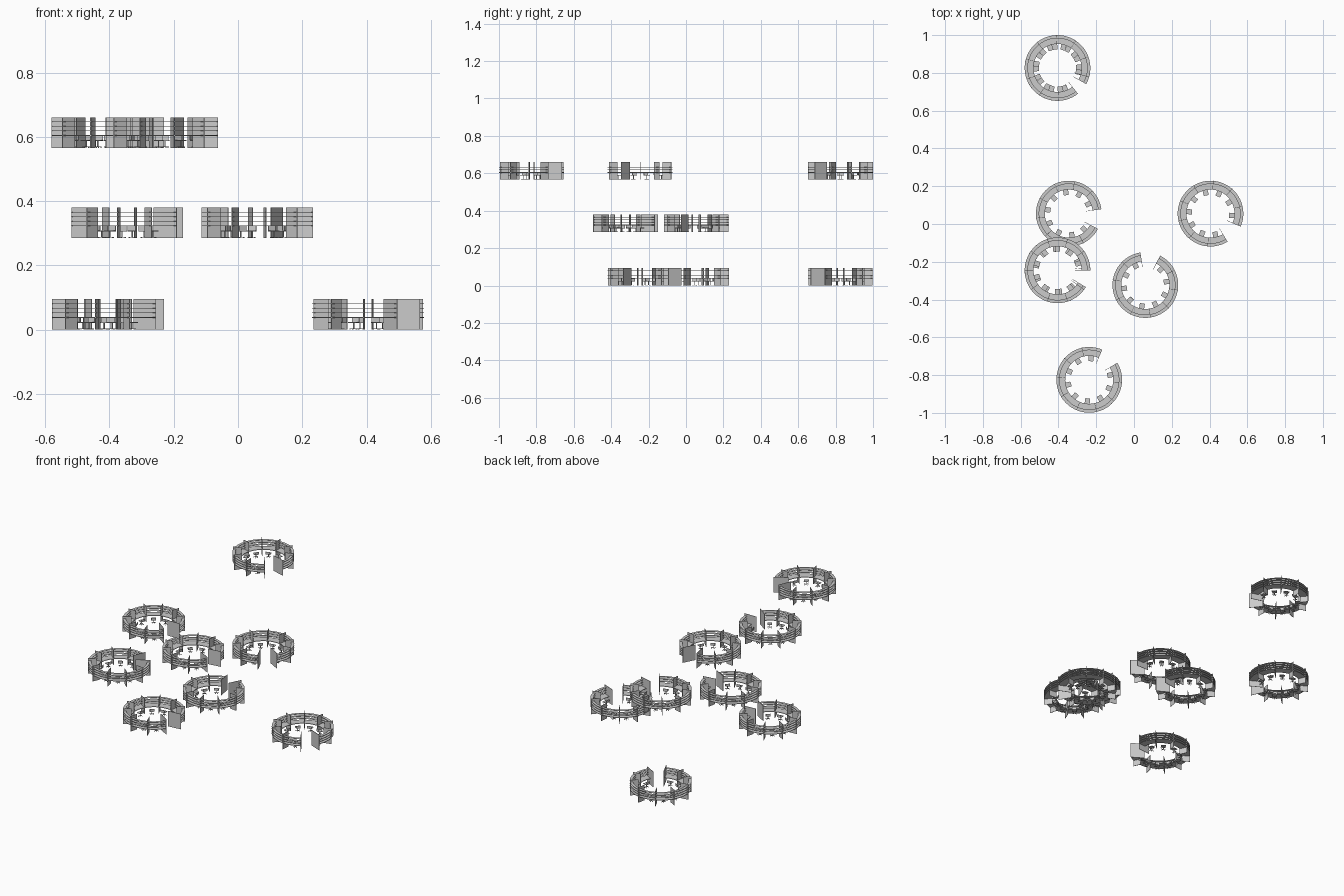
import bpy, bmesh
from math import radians, cos, sin, pi
from mathutils import Matrix, Vector

if "Cube" in bpy.data.objects:
    bpy.data.objects.remove(bpy.data.objects["Cube"])

STEP = radians(36)          # ten bays per ring, one left open as the entrance
BAYS = 9
R_OUT, R_DESK, R_END = 0.174, 0.127, 0.093
H = 0.095


def box(bm, size, loc, rot=0.0, base=0.0):
    """Box placed at loc in a frame turned by rot (local x = radial)."""
    m = (Matrix.Rotation(rot, 4, 'Z') @ Matrix.Translation(loc)
         @ Matrix.Rotation(base, 4, 'Z') @ Matrix.Diagonal((*size, 1)))
    bmesh.ops.create_cube(bm, size=1, matrix=m)


def arc_slab(bm, r0, r1, z0, z1, a0, a1, n):
    """Curved slab: a rectangle section swept along an arc."""
    rings = []
    for i in range(n + 1):
        a = a0 + (a1 - a0) * i / n
        rings.append([bm.verts.new((r * cos(a), r * sin(a), z))
                      for r, z in ((r0, z0), (r1, z0), (r1, z1), (r0, z1))])
    for p, q in zip(rings, rings[1:]):
        for k in range(4):
            j = (k + 1) % 4
            bm.faces.new((p[k], p[j], q[j], q[k]))
    bm.faces.new(rings[0][::-1])
    bm.faces.new(rings[-1])


def finish(bm, name):
    bmesh.ops.recalc_face_normals(bm, faces=bm.faces)
    me = bpy.data.meshes.new(name)
    bm.to_mesh(me)
    bm.free()
    return me


def make_desks():
    bm = bmesh.new()
    for i in range(BAYS):
        arc_slab(bm, R_DESK, R_OUT, 0.037, 0.040, i * STEP, (i + 1) * STEP, 6)
    return finish(bm, "desks")


def make_shelves():
    bm = bmesh.new()
    for z in (0.052, 0.066, 0.080):
        for i in range(BAYS):
            arc_slab(bm, 0.157, R_OUT, z, z + 0.002, i * STEP, (i + 1) * STEP, 6)
    return finish(bm, "shelves")


def make_dividers():
    bm = bmesh.new()
    for i in range(BAYS + 1):
        inner = R_END if i in (0, BAYS) else R_DESK
        box(bm, (R_OUT + 0.001 - inner, 0.002, H),
            ((R_OUT + 0.001 + inner) / 2, 0, H / 2), i * STEP)
    return finish(bm, "dividers")


def make_chairs():
    bm = bmesh.new()
    rc = 0.114
    for i in range(BAYS):
        a = (i + 0.5) * STEP
        box(bm, (0.027, 0.027, 0.003), (rc, 0, 0.0225), a)            # seat
        box(bm, (0.002, 0.025, 0.014), (rc - 0.0145, 0, 0.031), a)    # back
        box(bm, (0.003, 0.003, 0.018), (rc, 0, 0.012), a)             # post
        for k in range(5):                                            # star foot
            t = 2 * pi * k / 5
            box(bm, (0.013, 0.002, 0.002),
                (rc + 0.0065 * cos(t), 0.0065 * sin(t), 0.003), a, t)
            box(bm, (0.002, 0.002, 0.003),
                (rc + 0.012 * cos(t), 0.012 * sin(t), 0.0015), a, t)
    return finish(bm, "chairs")


parts = [make_desks(), make_shelves(), make_dividers(), make_chairs()]

# Rings: x, y, z, angle of the entrance's clockwise edge
Z1, Z2 = 0.285, 0.566
rings = [
    (-0.405, 0.826, Z2, -52), (-0.405, 0.826, 0, -65),
    (-0.405, -0.245, Z2, -36), (-0.405, -0.245, 0, -31),
    (-0.345, 0.055, Z1, -28), (0.060, -0.323, Z1, 63),
    (0.405, 0.055, 0, -59), (-0.237, -0.825, Z2, 31),
]
for n, (x, y, z, gap) in enumerate(rings, 1):
    for me in parts:
        ob = bpy.data.objects.new(f"{me.name}_ring_{n}", me)
        ob.location = (x, y, z)
        ob.rotation_euler.z = radians(gap) + STEP
        bpy.context.collection.objects.link(ob)
